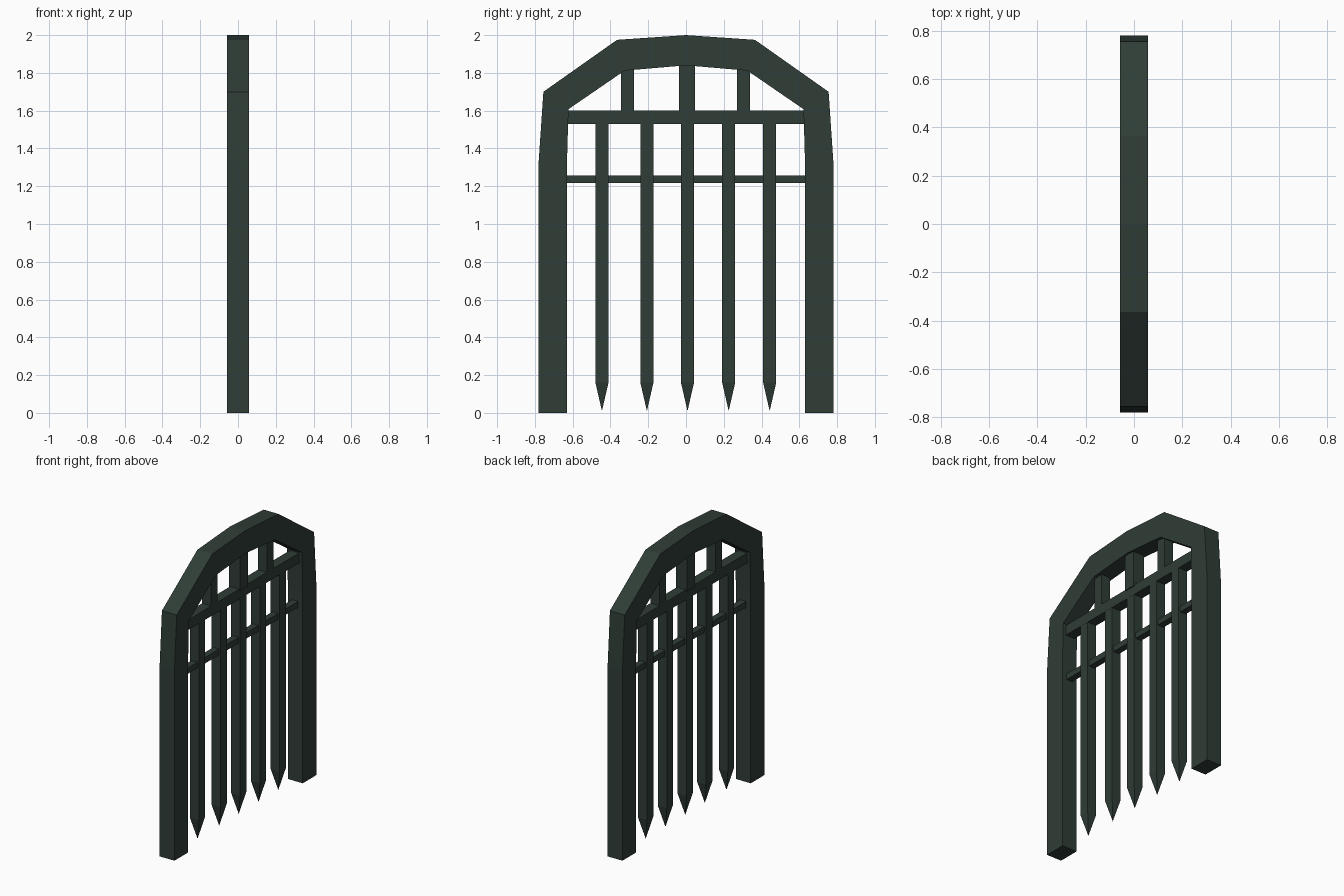
import bpy, bmesh

if "Cube" in bpy.data.objects:
    bpy.data.objects.remove(bpy.data.objects["Cube"])

iron = bpy.data.materials.new("dark green iron")
iron.diffuse_color = (0.029, 0.047, 0.038, 1)
iron.use_nodes = True
iron.node_tree.nodes["Principled BSDF"].inputs["Base Color"].default_value = iron.diffuse_color


def finish(name, bm):
    bmesh.ops.recalc_face_normals(bm, faces=bm.faces[:])
    me = bpy.data.meshes.new(name)
    bm.to_mesh(me)
    bm.free()
    me.materials.append(iron)
    ob = bpy.data.objects.new(name, me)
    bpy.context.collection.objects.link(ob)
    return ob


def box(name, y0, y1, z0, z1, depth):
    bm = bmesh.new()
    bmesh.ops.create_cube(bm, size=1)
    for v in bm.verts:
        v.co.x *= depth
        v.co.y = y0 if v.co.y < 0 else y1
        v.co.z = z0 if v.co.z < 0 else z1
    return finish(name, bm)


# Arched frame: half profiles (y, z) mirrored, lofted into a closed tube
outer = [(0.78, 0), (0.78, 1.33), (0.755, 1.70), (0.365, 1.975), (0, 2.0)]
inner = [(0.63, 0), (0.63, 1.33), (0.622, 1.608), (0.325, 1.812), (0, 1.84)]
outer += [(-y, z) for y, z in reversed(outer[:-1])]
inner += [(-y, z) for y, z in reversed(inner[:-1])]
D = 0.057
bm = bmesh.new()
rings = [[bm.verts.new((x, *p)) for x, p in
          ((-D, o), (D, o), (D, i), (-D, i))] for o, i in zip(outer, inner)]
for a, b in zip(rings, rings[1:]):
    for k in range(4):
        n = (k + 1) % 4
        bm.faces.new((a[k], a[n], b[n], b[k]))
bm.faces.new(rings[0])
bm.faces.new(rings[-1])
finish("arched_frame", bm)

# Cross rails
box("upper_rail", -0.627, 0.627, 1.53, 1.60, 0.07)
box("lower_rail", -0.632, 0.632, 1.216, 1.257, 0.045)

# Short struts under the arch
for y, w, top in ((-0.31, 0.07, 1.83), (0.005, 0.085, 1.85), (0.305, 0.07, 1.83)):
    box("arch_strut", y - w / 2, y + w / 2, 1.59, top, w)

# Hanging spiked bars: box with a pyramid tip
R = 0.0345
for y in (-0.445, -0.207, 0.008, 0.226, 0.443):
    bm = bmesh.new()
    sq = [(-R, -R), (R, -R), (R, R), (-R, R)]
    lo = [bm.verts.new((a, y + b, 0.16)) for a, b in sq]
    hi = [bm.verts.new((a, y + b, 1.535)) for a, b in sq]
    tip = bm.verts.new((0, y, 0.01))
    bm.faces.new(hi)
    for k in range(4):
        n = (k + 1) % 4
        bm.faces.new((lo[k], lo[n], hi[n], hi[k]))
        bm.faces.new((tip, lo[n], lo[k]))
    finish("spiked_bar", bm)
